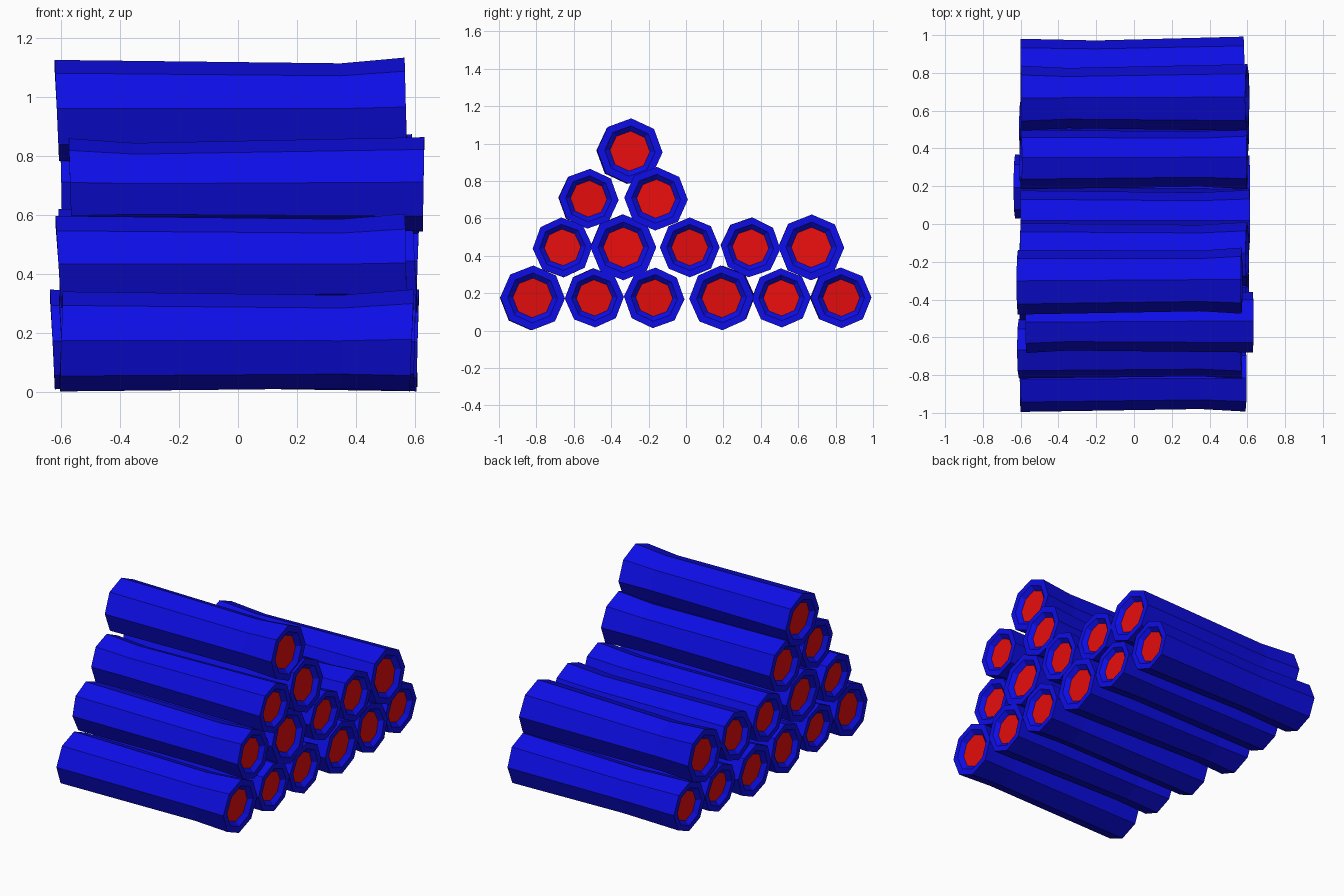
import bpy
import bmesh
import random
from math import cos, sin, pi, radians

default_cube = bpy.data.objects.get("Cube")
if default_cube:
    bpy.data.objects.remove(default_cube, do_unlink=True)

random.seed(4)
SIDES = 8


def make_material(name, color):
    mat = bpy.data.materials.new(name)
    mat.use_nodes = True
    mat.diffuse_color = color
    mat.node_tree.nodes["Principled BSDF"].inputs["Base Color"].default_value = color
    return mat


bark_blue = make_material("bark blue", (0.004, 0.004, 0.8, 1))
core_red = make_material("core red", (0.8, 0.004, 0.004, 1))


def add_ring(bm, x, y, z, radius, turn, tilt=0.0):
    """Octagon across the log; tilt slants it so its lower edge sticks out."""
    ring = []
    for i in range(SIDES):
        a = 2 * pi * i / SIDES + turn
        ring.append(bm.verts.new((x - tilt * sin(a), y + radius * cos(a), z + radius * sin(a))))
    return ring


def bridge(bm, a, b):
    for i in range(SIDES):
        j = (i + 1) % SIDES
        bm.faces.new((a[i], a[j], b[j], b[i]))


def make_log(name, left, right, bend):
    """left and right are (x, y, z, radius); bend is the x of the narrower waist."""
    bm = bmesh.new()
    turn = radians(random.uniform(-4, 3))
    t = (bend - left[0]) / (right[0] - left[0])
    waist = [l + (r - l) * t for l, r in zip(left, right)]

    # Sunken ends: rim, sloped recess, flat core
    def end_rings(end, outward):
        x, y, z, radius = end
        tilt = random.uniform(-0.008, 0.012)
        return [add_ring(bm, x, y, z, radius, turn, tilt),
                add_ring(bm, x, y, z, radius * 0.77, turn, tilt),
                add_ring(bm, x - outward * 0.025, y, z, radius * 0.61, turn, tilt)]

    left_end = end_rings(left, -1)
    right_end = end_rings(right, 1)
    middle = add_ring(bm, bend, waist[1], waist[2] - 0.004, waist[3] * 0.92, turn)

    chain = left_end[::-1] + [middle] + right_end
    for a, b in zip(chain, chain[1:]):
        bridge(bm, a, b)
    for core in (chain[0], chain[-1]):
        bm.faces.new(core).material_index = 1
    bmesh.ops.recalc_face_normals(bm, faces=bm.faces)

    mesh = bpy.data.meshes.new(name)
    bm.to_mesh(mesh)
    bm.free()
    mesh.materials.append(bark_blue)
    mesh.materials.append(core_red)
    bpy.context.collection.objects.link(bpy.data.objects.new(name, mesh))


# Rows of the pile: height, then (left x, right x, y, radius, bend x) from front to back
rows = {
    "bottom": (0.175, [
        (-0.6, 0.59, -0.82, 0.173, 0.35),
        (-0.6, 0.6, -0.49, 0.158, -0.35),
        (-0.6, 0.6, -0.17, 0.162, 0.35),
        (-0.63, 0.61, 0.19, 0.173, -0.4),
        (-0.6, 0.6, 0.51, 0.158, 0.35),
        (-0.6, 0.58, 0.83, 0.162, -0.2)]),
    "second": (0.445, [
        (-0.61, 0.57, -0.66, 0.16, 0.35),
        (-0.6, 0.6, -0.335, 0.176, -0.35),
        (-0.6, 0.61, 0.02, 0.16, 0.35),
        (-0.6, 0.6, 0.345, 0.16, 0.35),
        (-0.6, 0.6, 0.67, 0.176, -0.35)]),
    "third": (0.705, [
        (-0.57, 0.63, -0.52, 0.16, -0.35),
        (-0.6, 0.6, -0.16, 0.17, 0.35)]),
    "top": (0.96, [
        (-0.615, 0.57, -0.3, 0.175, 0.35)]),
}

for row, (height, logs) in rows.items():
    for n, (x0, x1, y, radius, bend) in enumerate(logs, 1):
        # The far end of each log wanders slightly
        dy = random.uniform(-0.01, 0.01)
        dz = random.uniform(-0.005, 0.005)
        make_log(f"{row}_row_log_{n}",
                 (x0, y + dy, height + dz, radius * 0.98),
                 (x1, y, height, radius), bend)
